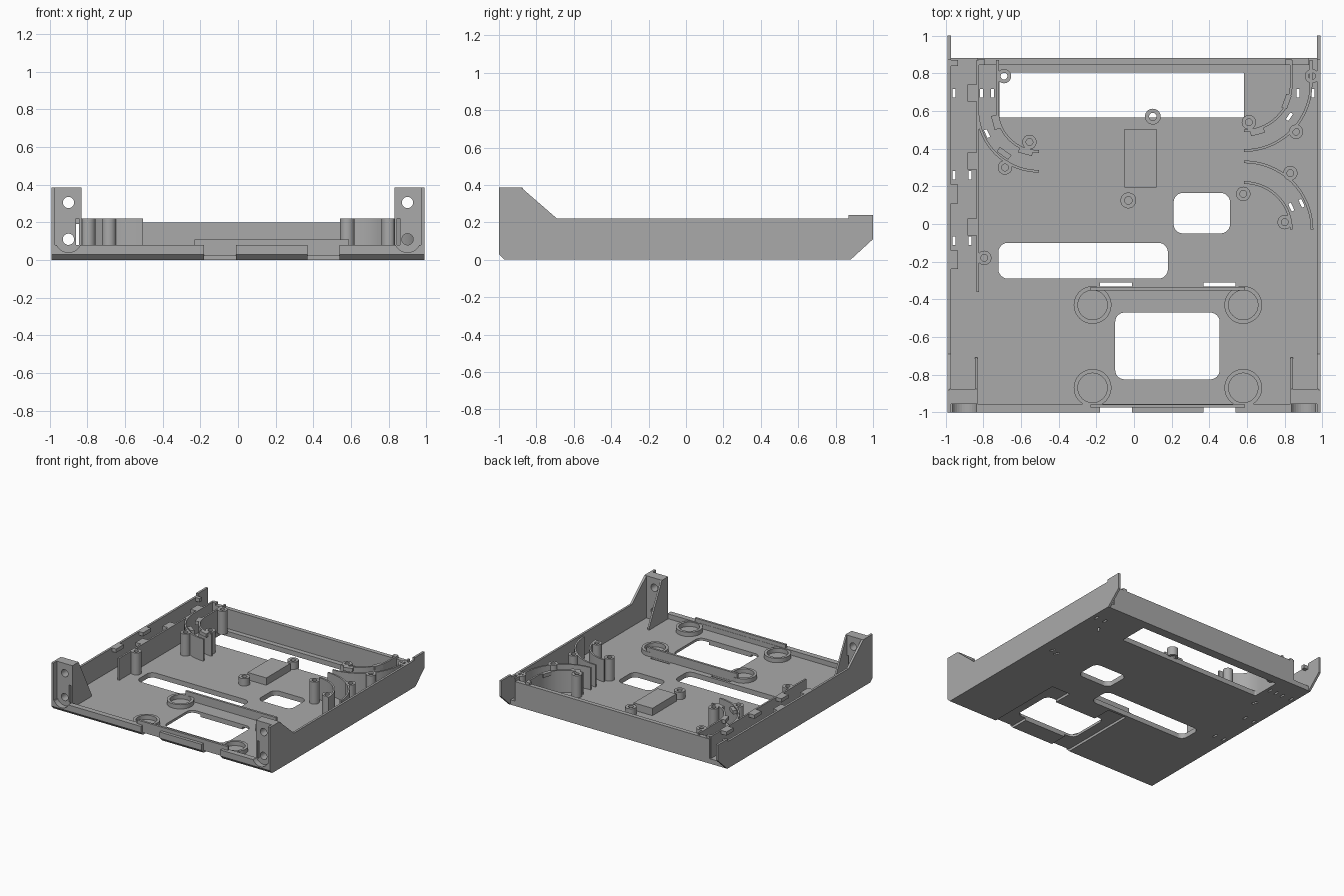
import bpy, bmesh
from math import sin, cos, pi, radians
from mathutils import Matrix, Vector

cube = bpy.data.objects.get("Cube")
if cube:
    bpy.data.objects.remove(cube, do_unlink=True)

grey = bpy.data.materials.new("plain grey")
grey.use_nodes = True
COLOUR = (0.4, 0.4, 0.4, 1)
grey.diffuse_color = COLOUR
grey.node_tree.nodes["Principled BSDF"].inputs["Base Color"].default_value = COLOUR

FLOOR, TOP = 0.04, 0.22
EMBED = FLOOR - 0.01


def finish(name, bm, smooth=False):
    bmesh.ops.recalc_face_normals(bm, faces=bm.faces)
    mesh = bpy.data.meshes.new(name)
    bm.to_mesh(mesh)
    bm.free()
    mesh.materials.append(grey)
    ob = bpy.data.objects.new(name, mesh)
    bpy.context.collection.objects.link(ob)
    if smooth:
        bpy.ops.object.select_all(action='DESELECT')
        ob.select_set(True)
        bpy.context.view_layer.objects.active = ob
        bpy.ops.object.shade_smooth_by_angle(angle=radians(30))
    return ob


def add_prism(bm, points, offset):
    """Extrude a closed outline of 3D points along an offset."""
    face = bm.faces.new([bm.verts.new(p) for p in points])
    out = bmesh.ops.extrude_face_region(bm, geom=[face])
    moved = [v for v in out["geom"] if isinstance(v, bmesh.types.BMVert)]
    bmesh.ops.translate(bm, verts=moved, vec=offset)


def add_box(bm, x0, x1, y0, y1, z0, z1):
    add_prism(bm, [(x0, y0, z0), (x1, y0, z0), (x1, y1, z0), (x0, y1, z0)], (0, 0, z1 - z0))


def add_turned_box(bm, x, y, w, d, z0, z1, angle):
    turn = Matrix.Rotation(radians(angle), 3, 'Z')
    pts = [Vector((x, y, z0)) + turn @ Vector((a * w / 2, b * d / 2, 0))
           for a, b in ((-1, -1), (1, -1), (1, 1), (-1, 1))]
    add_prism(bm, pts, (0, 0, z1 - z0))


def add_rounded(bm, x0, x1, y0, y1, r, z0, z1):
    pts = []
    for k, (cx, cy) in enumerate(((x1 - r, y1 - r), (x0 + r, y1 - r), (x0 + r, y0 + r), (x1 - r, y0 + r))):
        for i in range(7):
            a = (k + i / 6) * pi / 2
            pts.append((cx + r * cos(a), cy + r * sin(a), z0))
    add_prism(bm, pts, (0, 0, z1 - z0))


def add_disc_y(bm, x, z, r, y0, y1):
    pts = [(x + r * cos(i * pi / 16), y0, z + r * sin(i * pi / 16)) for i in range(32)]
    add_prism(bm, pts, (0, y1 - y0, 0))


def box(name, *size):
    bm = bmesh.new()
    add_box(bm, *size)
    return finish(name, bm)


def tube(name, x, y, outer, inner, z1, n=32):
    bm = bmesh.new()
    profile = [(outer, EMBED), (outer, z1), (inner, z1), (inner, EMBED)]
    rings = [[bm.verts.new((x + r * cos(2 * pi * i / n), y + r * sin(2 * pi * i / n), z))
              for r, z in profile] for i in range(n)]
    for i in range(n):
        a, b = rings[i], rings[(i + 1) % n]
        for k in range(4):
            j = (k + 1) % 4
            bm.faces.new((a[k], b[k], b[j], a[j]))
    return finish(name, bm, True)


def ribbon(name, path, width=0.014):
    """Upright wall following a path on the floor."""
    pts = [Vector(p) for p in path]
    left, right = [], []
    for i, p in enumerate(pts):
        t = (pts[min(i + 1, len(pts) - 1)] - pts[max(i - 1, 0)]).normalized()
        n = Vector((-t.y, t.x)) * width / 2
        left.append((*(p + n), EMBED))
        right.append((*(p - n), EMBED))
    bm = bmesh.new()
    add_prism(bm, left + right[::-1], (0, 0, TOP - EMBED))
    return finish(name, bm, True)


def arc(cx, cy, r, a0, a1, n=20):
    return [(cx + r * cos(radians(a0 + (a1 - a0) * i / n)),
             cy + r * sin(radians(a0 + (a1 - a0) * i / n))) for i in range(n + 1)]


def cut(ob, bm):
    """Subtract the cutter mesh and keep the baked result."""
    cutter = finish("cutter", bm)
    cutter.hide_render = True
    mod = ob.modifiers.new("cut", 'BOOLEAN')
    mod.operation, mod.solver, mod.object = 'DIFFERENCE', 'EXACT', cutter
    graph = bpy.context.evaluated_depsgraph_get()
    mesh = bpy.data.meshes.new_from_object(ob.evaluated_get(graph))
    ob.modifiers.clear()
    ob.data = mesh
    bpy.data.objects.remove(cutter, do_unlink=True)


# Floor with chamfered front lip
bm = bmesh.new()
outline = [(-1, 0.03), (-0.97, 0), (0.88, 0), (0.88, FLOOR), (-0.955, FLOOR), (-0.955, 0.08), (-1, 0.08)]
add_prism(bm, [(-0.98, y, z) for y, z in outline], (1.96, 0, 0))
floor = finish("floor_plate", bm)

# Floor openings
bm = bmesh.new()
for x0, x1, y0, y1, r in ((0.21, 0.51, -0.05, 0.165, 0.05), (-0.72, 0.18, -0.29, -0.1, 0.05),
                          (-0.1, 0.455, -0.825, -0.47, 0.05), (-0.715, 0.585, 0.565, 0.805, 0.01)):
    add_rounded(bm, x0, x1, y0, y1, r, -0.1, 0.2)
CHANNELS = ((-0.18, -0.01), (0.37, 0.54))
for x0, x1 in CHANNELS:
    add_box(bm, x0, x1, -0.332, -0.31, -0.1, 0.2)
    add_box(bm, x0, x1, -1.1, -0.975, -0.1, 0.2)
slots = [(x, 0.695, 0) for x in (-0.955, -0.87, -0.81, -0.75, 0.87, 0.95)]
slots += [(x, y, 0) for x in (-0.955, -0.87) for y in (0.26, -0.09)]
slots += [(-0.78, 0.48, 25), (0.825, 0.57, -35), (0.835, 0.09, 25), (0.89, 0.11, 25)]
for x, y, angle in slots:
    add_turned_box(bm, x, y, 0.016, 0.045, -0.1, 0.2, angle)
for s in (-1, 1):
    add_disc_y(bm, s * 0.9, 0.11, 0.07, -1.1, -0.955)
cut(floor, bm)

# Shallow channels under the floor
bm = bmesh.new()
for x0, x1 in CHANNELS:
    add_box(bm, x0, x1, -1.1, -0.32, -0.1, 0.02)
cut(floor, bm)

# Side walls, screw plates and gussets
side = [(-1, 0.03), (-0.97, 0), (0.88, 0), (1, 0.11), (1, 0.24), (0.87, 0.24),
        (0.87, TOP), (-0.69, TOP), (-0.88, 0.385), (-1, 0.385)]
for s, label in ((1, "left"), (-1, "right")):
    bm = bmesh.new()
    add_prism(bm, [(s * 0.99, y, z) for y, z in side], (-s * 0.018, 0, 0))
    finish(label + "_side_wall", bm)

    bm = bmesh.new()
    front = [(0.98, EMBED), (0.86, EMBED), (0.86, TOP), (0.83, TOP), (0.83, 0.385), (0.98, 0.385)]
    add_prism(bm, [(s * x, -0.955, z) for x, z in front], (0, 0.08, 0))
    plate = finish(label + "_screw_plate", bm)
    bm = bmesh.new()
    for z in (0.11, 0.305):
        add_disc_y(bm, s * 0.9, z, 0.03, -1.1, -0.8)
    cut(plate, bm)

    bm = bmesh.new()
    gusset = [(-0.955, EMBED), (-0.71, EMBED), (-0.71, 0.06), (-0.875, 0.385), (-0.955, 0.385)]
    add_prism(bm, [(s * 0.83, y, z) for y, z in gusset], (s * 0.014, 0, 0))
    finish(label + "_gusset", bm)

# Back wall and the two low rails
box("back_wall", -0.83, 0.93, 0.845, 0.88, EMBED, 0.2)
box("front_rail", -0.23, 0.59, -0.975, -0.957, EMBED, 0.11)
box("middle_rail", -0.23, 0.59, -0.352, -0.334, EMBED, 0.11)

# Foot rings
for x in (-0.22, 0.58):
    for y in (-0.87, -0.43):
        tube("foot_ring", x, y, 0.1, 0.078, 0.075, 48)

# Curved guide walls
ribbon("right_outer_guide", [(-0.83, 0.87)] + arc(-0.505, 0.605, 0.325, 180, 270))
ribbon("right_inner_guide", [(-0.725, 0.87)] + arc(-0.505, 0.605, 0.22, 180, 270))
ribbon("right_long_wall", [(-0.83, 0.62), (-0.83, -0.36)])
for r in (0.25, 0.355):
    ribbon("left_rear_guide", [(0.585 + r, 0.87)] + arc(0.585, 0.745, r, 0, -90))
for r in (0.25, 0.36):
    ribbon("left_front_guide", arc(0.585, -0.03, r, 0, 90))

# Screw posts, tall and short
for x, y in ((-0.69, 0.785), (-0.555, 0.435), (-0.685, 0.3), (-0.795, -0.18), (0.945, 0.785),
             (0.61, 0.54), (0.86, 0.49), (0.83, 0.27), (0.58, 0.16), (0.8, 0.01)):
    tube("screw_post", x, y, 0.038, 0.018, TOP)
for x, y in ((0.1, 0.57), (-0.03, 0.125)):
    tube("short_post", x, y, 0.042, 0.02, 0.1)
box("raised_block", -0.05, 0.12, 0.195, 0.505, EMBED, 0.1)

# Small hooks holding the tape in the guides
for x, y, angle in ((-0.735, 0.54, 105), (-0.69, 0.375, -35), (-0.575, 0.385, -15),
                    (0.81, 0.65, 70), (0.655, 0.49, 15)):
    bm = bmesh.new()
    add_turned_box(bm, x, y, 0.075, 0.03, 0.19, TOP, angle)
    finish("guide_hook", bm)
for x in (-0.81, 0.82):
    box("corner_hook", x - 0.015, x + 0.015, 0.845, 0.875, 0.18, TOP)
for y in (0.84, 0.11, -0.24):
    box("side_hook", -0.975, -0.935, y, y + (0.03 if y > 0.5 else 0.1), 0.19, TOP)
for y in (0.65, 0.29, -0.06):
    box("wall_hook", -0.885, -0.83, y, y + 0.09, 0.19, TOP)
